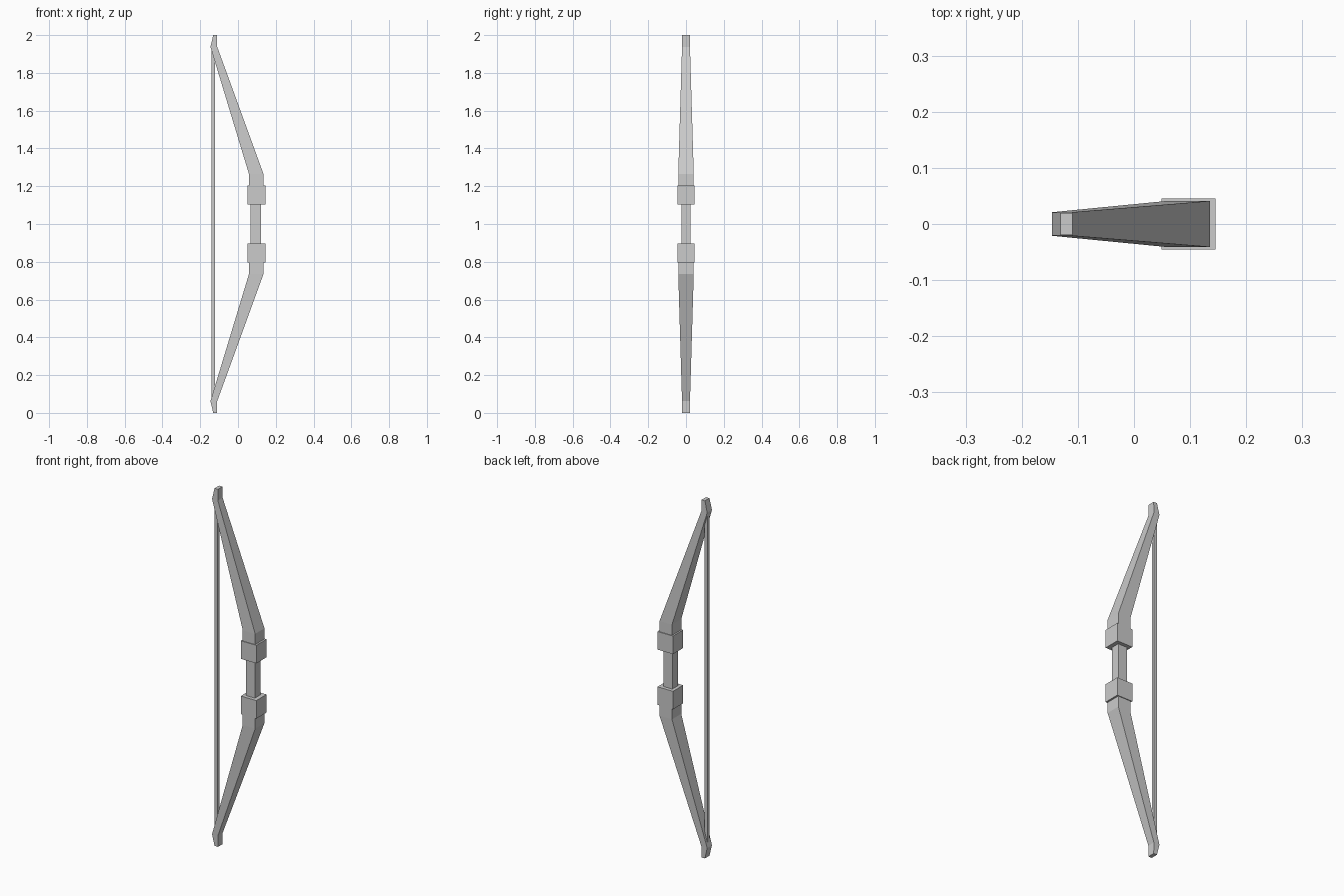
import bpy, bmesh

if "Cube" in bpy.data.objects:
    bpy.data.objects.remove(bpy.data.objects["Cube"])


def finish(name, bm):
    bmesh.ops.recalc_face_normals(bm, faces=bm.faces)
    mesh = bpy.data.meshes.new(name)
    bm.to_mesh(mesh)
    bm.free()
    obj = bpy.data.objects.new(name, mesh)
    bpy.context.collection.objects.link(obj)
    return obj


def loft(name, sections, flip=False):
    """Rectangular sections: (x_back, z_back, x_front, z_front, half_depth)."""
    bm = bmesh.new()
    rings = []
    for xb, zb, xf, zf, d in sections:
        if flip:
            zb, zf = 2 - zb, 2 - zf
        rings.append([bm.verts.new(p) for p in
                      ((xb, -d, zb), (xf, -d, zf), (xf, d, zf), (xb, d, zb))])
    for a, b in zip(rings, rings[1:]):
        for i in range(4):
            j = (i + 1) % 4
            bm.faces.new((a[i], a[j], b[j], b[i]))
    bm.faces.new(rings[0])
    bm.faces.new(rings[-1])
    return finish(name, bm)


def box(name, x0, x1, d, z0, z1, flip=False):
    return loft(name, [(x0, z0, x1, z0, d), (x0, z1, x1, z1, d)], flip)


# Limb outline from the collar, round the elbow, to the nock at the tip
limb = [
    (0.058, 1.20, 0.135, 1.20, 0.041),
    (0.058, 1.265, 0.135, 1.265, 0.041),
    (-0.146, 1.938, -0.110, 1.938, 0.021),
    (-0.131, 2.00, -0.110, 2.00, 0.020),
]

# Mirrored limbs and collars
for side, flip in (("upper", False), ("lower", True)):
    loft(side + "_limb", limb, flip)
    box(side + "_collar", 0.049, 0.145, 0.045, 1.104, 1.205, flip)

# Central handle
box("grip", 0.067, 0.122, 0.025, 0.89, 1.11)

# Straight string between the tips
box("bowstring", -0.139, -0.122, 0.009, 0.06, 1.94)
